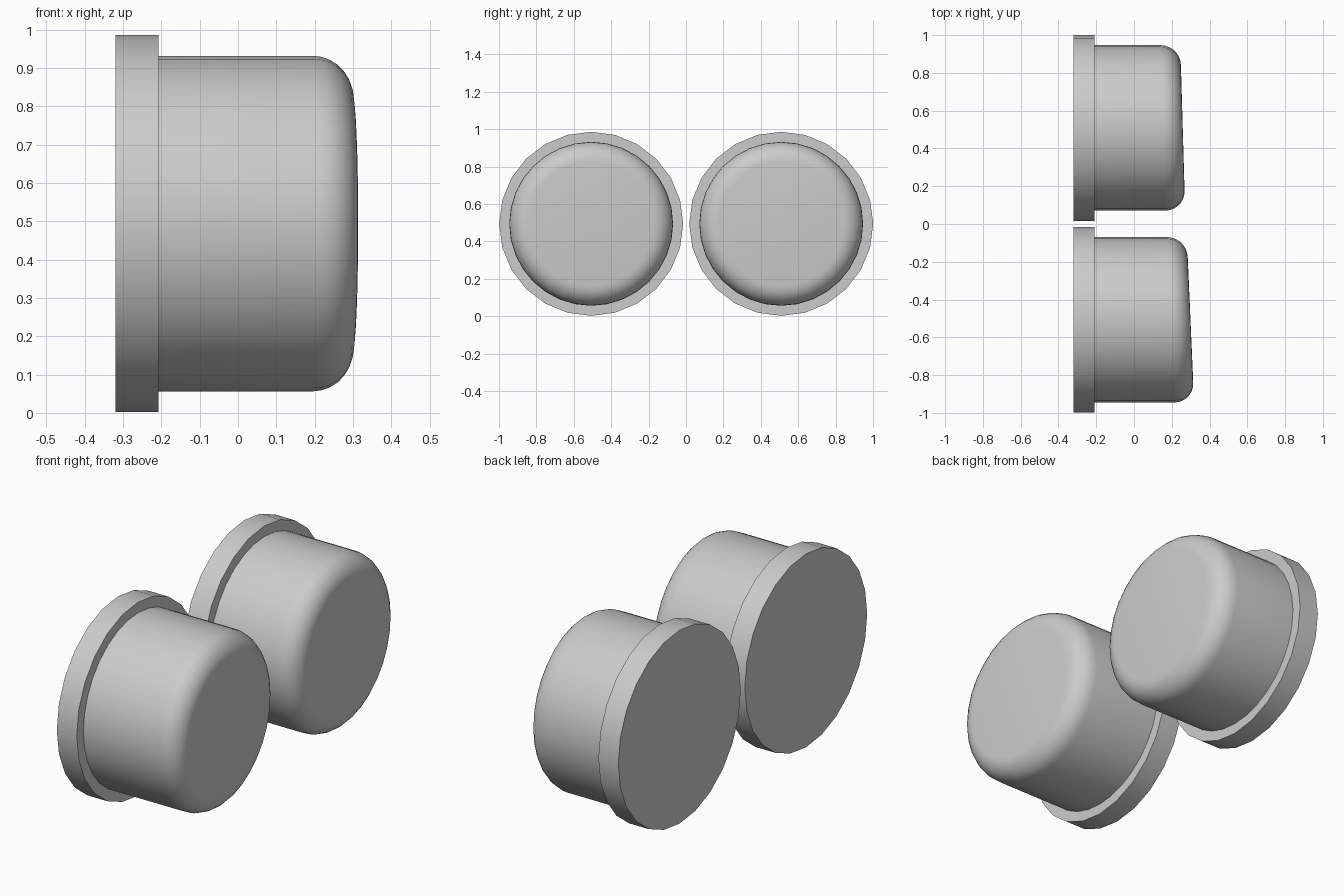
import bpy
import bmesh
from math import radians
from mathutils import Matrix

cube = bpy.data.objects.get("Cube")
if cube:
    bpy.data.objects.remove(cube, do_unlink=True)

grey = bpy.data.materials.new("plain grey")
grey.use_nodes = True
color = (0.6, 0.6, 0.6, 1)
grey.diffuse_color = color
grey.node_tree.nodes["Principled BSDF"].inputs["Base Color"].default_value = color

CENTRE_Z = 0.494


def disc(name, y, radius, x0, x1, sides, slope=0, rounding=0):
    """Cylinder along x, with an optional slanted and rounded outer end."""
    bm = bmesh.new()
    bmesh.ops.create_cone(bm, cap_ends=True, segments=sides, radius1=radius,
                          radius2=radius, depth=x1 - x0)
    bmesh.ops.rotate(bm, verts=bm.verts, matrix=Matrix.Rotation(radians(90), 3, "Y"))
    bmesh.ops.translate(bm, verts=bm.verts, vec=((x0 + x1) / 2, 0, 0))
    outer = [v for v in bm.verts if v.co.x > (x0 + x1) / 2]
    for v in outer:
        v.co.x += slope * v.co.y
    if rounding:
        rim = [e for e in bm.edges if all(v in outer for v in e.verts)]
        bmesh.ops.bevel(bm, geom=rim, offset=rounding, segments=7,
                        profile=0.5, affect="EDGES")
    mesh = bpy.data.meshes.new(name)
    bm.to_mesh(mesh)
    bm.free()
    mesh.materials.append(grey)
    obj = bpy.data.objects.new(name, mesh)
    obj.location = (0, y, CENTRE_Z)
    bpy.context.collection.objects.link(obj)
    bpy.ops.object.select_all(action="DESELECT")
    obj.select_set(True)
    bpy.context.view_layer.objects.active = obj
    bpy.ops.object.shade_smooth_by_angle(angle=radians(30))


# Two capped buttons: a flat flange with a rounded, slightly slanted plug
for side, y, tip, slope in (("front", -0.507, 0.299, -0.044),
                            ("back", 0.509, 0.258, -0.029)):
    disc(side + "_flange", y, 0.492, -0.32, -0.208, 24)
    disc(side + "_plug", y, 0.438, -0.22, tip, 32, slope, 0.105)
